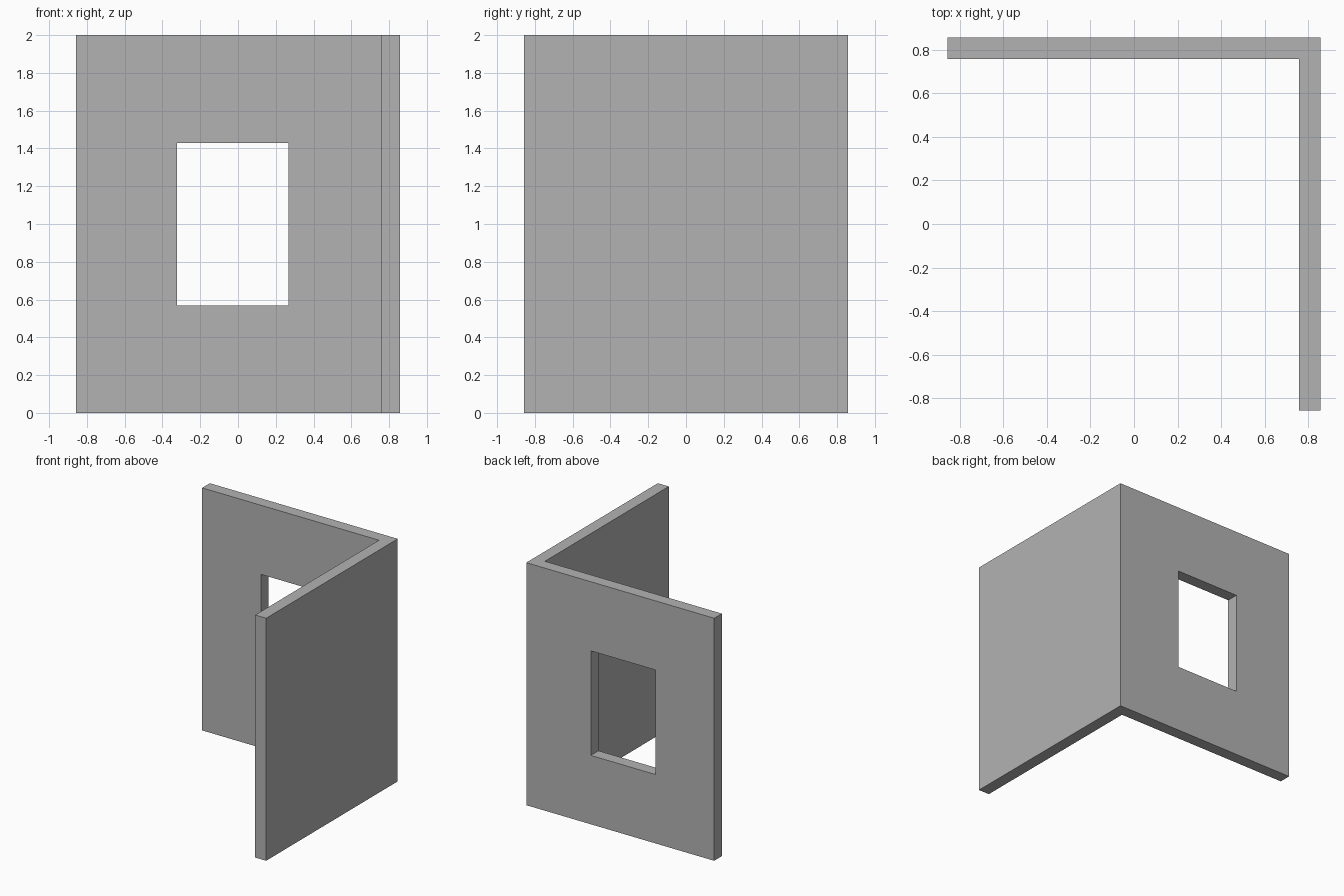
import bpy
import bmesh

cube = bpy.data.objects.get("Cube")
if cube:
    bpy.data.objects.remove(cube, do_unlink=True)

HALF, INNER, HEIGHT = 0.857, 0.757, 2.0

# Plain grey plaster
grey = bpy.data.materials.new("grey plaster")
grey.use_nodes = True
colour = (0.45, 0.45, 0.45, 1)
grey.diffuse_color = colour
grey.node_tree.nodes["Principled BSDF"].inputs["Base Color"].default_value = colour


def prism(name, outline, z0, z1):
    """Extrude a counter-clockwise footprint from z0 up to z1."""
    bm = bmesh.new()
    base = bm.faces.new([bm.verts.new((x, y, z0)) for x, y in outline])
    top = bmesh.ops.extrude_face_region(bm, geom=[base])["geom"]
    verts = [v for v in top if isinstance(v, bmesh.types.BMVert)]
    bmesh.ops.translate(bm, verts=verts, vec=(0, 0, z1 - z0))
    bmesh.ops.recalc_face_normals(bm, faces=bm.faces)
    mesh = bpy.data.meshes.new(name)
    bm.to_mesh(mesh)
    bm.free()
    mesh.materials.append(grey)
    obj = bpy.data.objects.new(name, mesh)
    bpy.context.collection.objects.link(obj)
    return obj


# Corner walls: one L-shaped footprint, back wall and left wall
walls = prism("corner_walls", [
    (-HALF, INNER), (INNER, INNER), (INNER, -HALF),
    (HALF, -HALF), (HALF, HALF), (-HALF, HALF)], 0, HEIGHT)

# Window opening through the back wall
cutter = prism("window_cutter", [
    (-0.322, 0.6), (0.268, 0.6), (0.268, 1.0), (-0.322, 1.0)], 0.568, 1.43)
cutter.hide_render = True
cut = walls.modifiers.new("window opening", "BOOLEAN")
cut.operation = "DIFFERENCE"
cut.solver = "EXACT"
cut.object = cutter

# Apply the cut and discard the cutter
bpy.context.view_layer.objects.active = walls
walls.select_set(True)
bpy.ops.object.modifier_apply(modifier=cut.name)
bpy.data.objects.remove(cutter, do_unlink=True)
